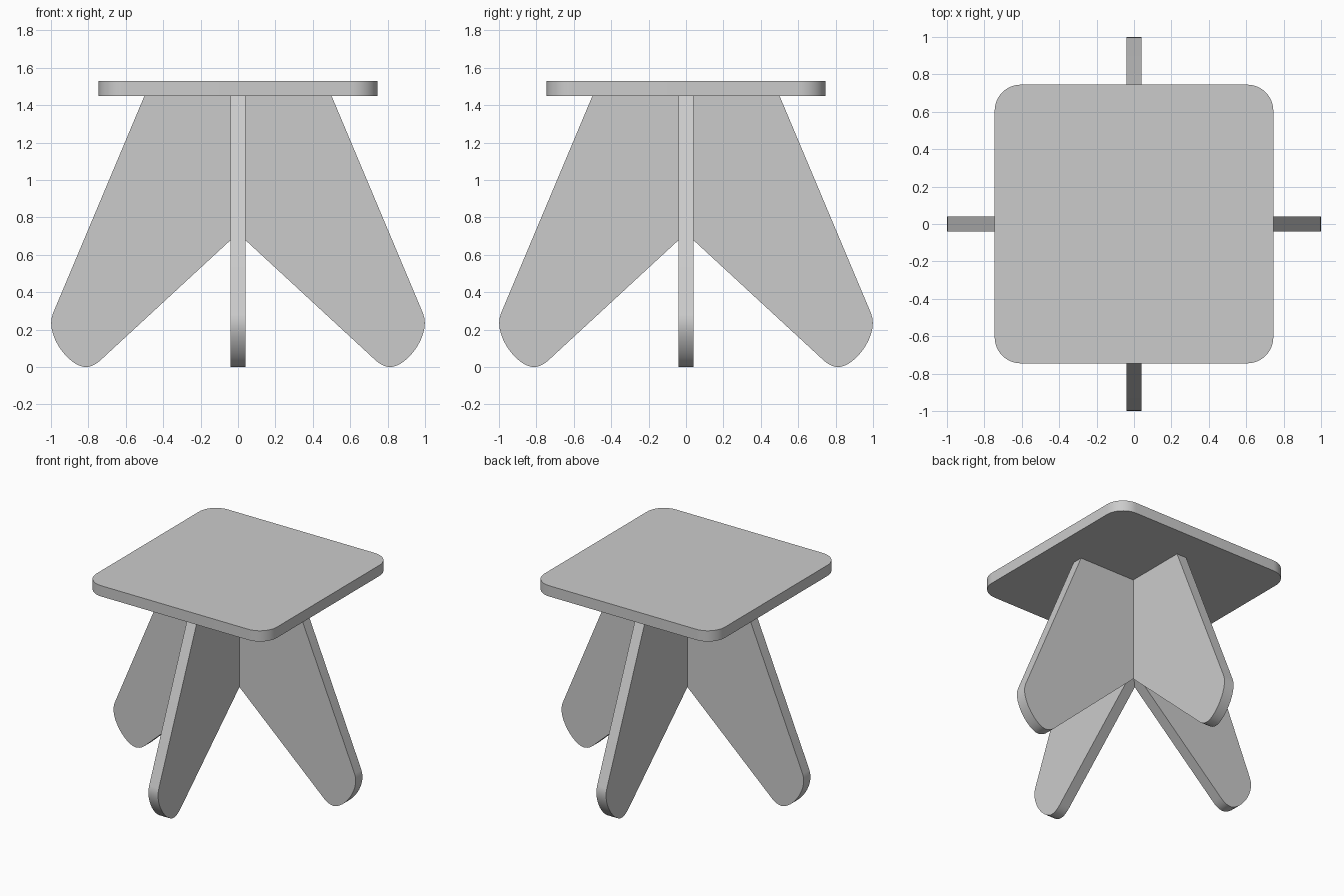
import bpy
import bmesh
import math
from mathutils import Vector, Matrix
from mathutils.geometry import interpolate_bezier

cube = bpy.data.objects.get("Cube")
if cube:
    bpy.data.objects.remove(cube, do_unlink=True)

THICK = 0.08
SEAT_BASE = 1.45
SEAT_HALF = 0.745
CORNER = 0.14

grey = bpy.data.materials.new("plain_grey")
grey.use_nodes = True
colour = (0.6, 0.6, 0.6, 1)
grey.diffuse_color = colour
grey.node_tree.nodes["Principled BSDF"].inputs["Base Color"].default_value = colour


def make_board(name, outline, matrix):
    """Extrude a flat outline by the board thickness and place it."""
    bm = bmesh.new()
    face = bm.faces.new([bm.verts.new((x, y, 0)) for x, y in outline])
    side = bmesh.ops.extrude_face_region(bm, geom=[face])["geom"]
    bmesh.ops.translate(bm, vec=(0, 0, THICK),
                        verts=[v for v in side if isinstance(v, bmesh.types.BMVert)])
    bmesh.ops.transform(bm, matrix=matrix, verts=bm.verts)
    bmesh.ops.recalc_face_normals(bm, faces=bm.faces)
    mesh = bpy.data.meshes.new(name)
    bm.to_mesh(mesh)
    bm.free()
    mesh.materials.append(grey)
    obj = bpy.data.objects.new(name, mesh)
    bpy.context.collection.objects.link(obj)
    bpy.ops.object.select_all(action="DESELECT")
    obj.select_set(True)
    bpy.context.view_layer.objects.active = obj
    bpy.ops.object.shade_smooth_by_angle(angle=math.radians(30))


def bezier(a, b, c, d, count):
    points = [Vector(p).to_3d() for p in (a, b, c, d)]
    return [(p.x, p.y) for p in interpolate_bezier(*points, count)]


# Square seat with rounded corners
seat = []
inner = SEAT_HALF - CORNER
for quarter, (sx, sy) in enumerate([(1, 1), (-1, 1), (-1, -1), (1, -1)]):
    for step in range(13):
        a = math.pi / 2 * (quarter + step / 12)
        seat.append((sx * inner + CORNER * math.cos(a), sy * inner + CORNER * math.sin(a)))
make_board("seat", seat, Matrix.Translation((0, 0, SEAT_BASE)))

# Half of a leg board: slanted outer edge, rounded foot, inner edge up to the centre
half = [(0.5, SEAT_BASE)]
half += bezier((0.99, 0.285), (1.035, 0.17), (0.90, 0), (0.815, 0), 16)
half += bezier((0.815, 0), (0.78, 0), (0.75, 0.02), (0.72, 0.05), 8)[1:]
outline = half + [(0, 0.715)] + [(-x, z) for x, z in reversed(half)]

# Two identical boards crossing at right angles
upright = Matrix.Rotation(math.pi / 2, 4, "X") @ Matrix.Translation((0, 0, -THICK / 2))
make_board("leg_board_side_to_side", outline, upright)
make_board("leg_board_front_to_back", outline, Matrix.Rotation(math.pi / 2, 4, "Z") @ upright)
